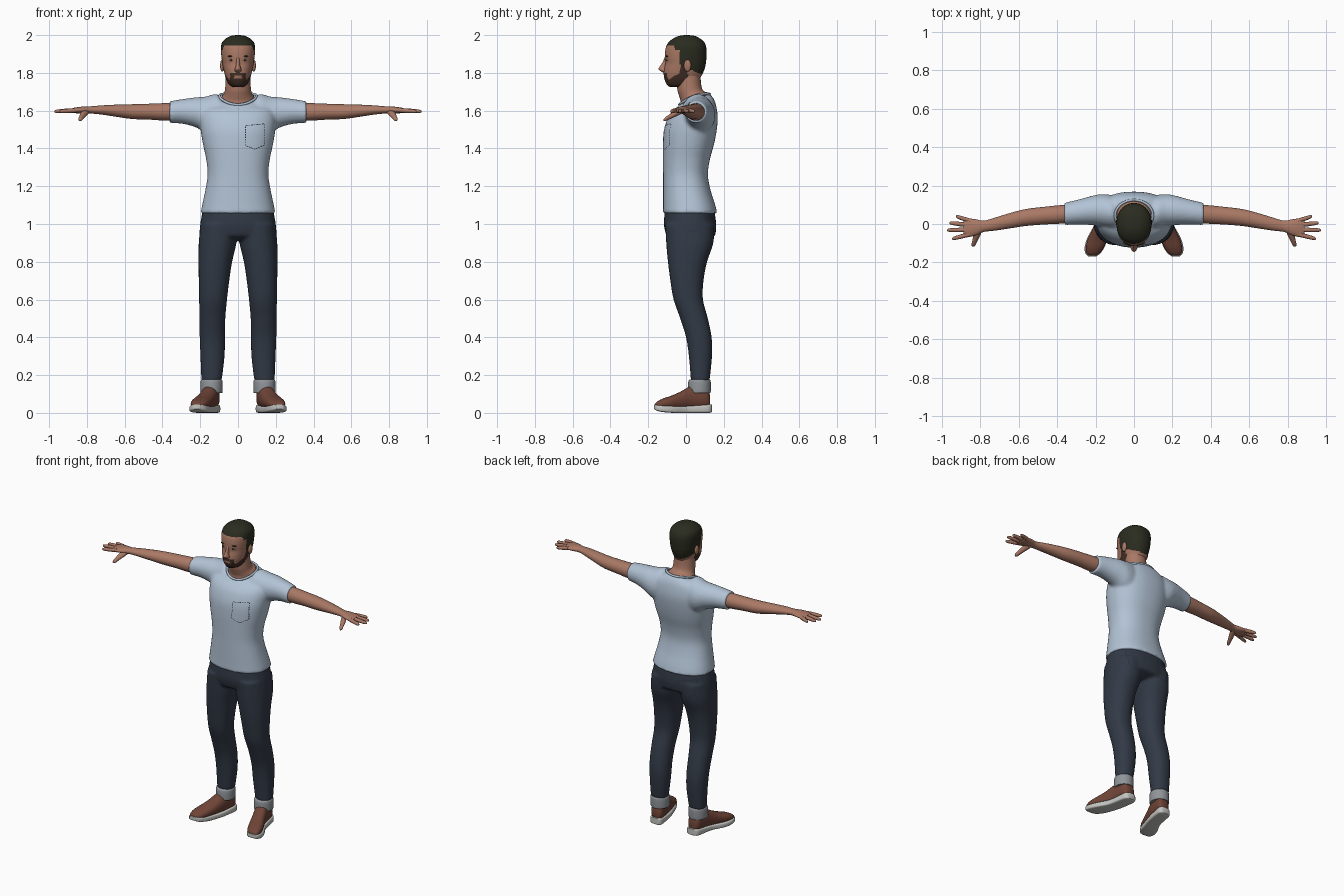
import bpy, bmesh, math
from mathutils import Matrix, Vector

if "Cube" in bpy.data.objects:
    bpy.data.objects.remove(bpy.data.objects["Cube"])


def material(name, r, g, b):
    m = bpy.data.materials.new(name)
    m.use_nodes = True
    m.diffuse_color = (r, g, b, 1)
    shader = next(n for n in m.node_tree.nodes if n.type == 'BSDF_PRINCIPLED')
    shader.inputs["Base Color"].default_value = (r, g, b, 1)
    shader.inputs["Roughness"].default_value = 0.8
    return m


SHIRT = material("pale blue cotton", .45, .55, .67)
DENIM = material("dark denim", .032, .042, .062)
SKIN = material("skin", .40, .19, .13)
HAIR = material("dark hair", .024, .025, .014)
BEARD = material("brown beard", .055, .028, .019)
LEATHER = material("brown leather", .16, .058, .038)
SOLE = material("off white sole", .55, .55, .53)
CUFF = material("grey denim cuff", .28, .30, .32)
EYE = material("eye white", .5, .45, .42)
STITCH = material("dark stitching", .02, .025, .035)
BOTH = (1, -1)


def smooth_rows(rows, steps):
    """Catmull-Rom interpolation between the given section rows."""
    rows = [tuple(r) + (0,) * (6 - len(r)) for r in rows]
    out = []
    for i in range(len(rows) - 1):
        a, b, c, d = rows[max(i - 1, 0)], rows[i], rows[i + 1], rows[min(i + 2, len(rows) - 1)]
        for s in range(steps):
            t = s / steps
            out.append([q + .5 * t * (r - p + t * (2 * p - 5 * q + 4 * r - w + t * (3 * (q - r) + w - p)))
                        for p, q, r, w in zip(a, b, c, d)])
    return out + [list(rows[-1])]


def loft(bm, rows, axis='z', n=32, steps=4, power=2.0, sides=(1,)):
    """Rows: position on axis, centre u, half width u, min v, max v, tilt."""
    for side in sides:
        rings = []
        for t, u, hu, v0, v1, tilt in smooth_rows(rows, steps):
            ring = []
            for k in range(n):
                ang = math.tau * k / n
                c, s = math.cos(ang), math.sin(ang)
                cu = math.copysign(abs(c) ** (2 / power), c) * hu
                sv = math.copysign(abs(s) ** (2 / power), s) * (v1 - v0) / 2
                tt, uu, vv = t + tilt * sv, u + cu, (v0 + v1) / 2 + sv
                x, y, z = {'z': (uu, vv, tt), 'x': (tt, uu, vv), 'y': (uu, tt, vv)}[axis]
                ring.append(bm.verts.new((x * side, y, z)))
            rings.append(ring)
        for lo, hi in zip(rings, rings[1:]):
            for k in range(n):
                bm.faces.new((lo[k], lo[(k + 1) % n], hi[(k + 1) % n], hi[k]))
        bm.faces.new(rings[0])
        bm.faces.new(rings[-1])


def ball(bm, centre, size, sides=BOTH):
    for side in sides:
        place = Matrix.Translation((centre[0] * side, centre[1], centre[2]))
        bmesh.ops.create_uvsphere(bm, u_segments=20, v_segments=12, radius=1,
                                  matrix=place @ Matrix.Diagonal((*size, 1)))


def finish(name, bm, *mats, voxel=0, angle=50):
    bmesh.ops.recalc_face_normals(bm, faces=bm.faces[:])
    mesh = bpy.data.meshes.new(name)
    bm.to_mesh(mesh)
    bm.free()
    ob = bpy.data.objects.new(name, mesh)
    bpy.context.scene.collection.objects.link(ob)
    for m in mats:
        mesh.materials.append(m)
    bpy.ops.object.select_all(action='DESELECT')
    ob.select_set(True)
    bpy.context.view_layer.objects.active = ob
    bpy.ops.object.shade_smooth_by_angle(angle=math.radians(angle))
    if voxel:  # fuse overlapping volumes into one cloth surface
        r = ob.modifiers.new("fuse", 'REMESH')
        r.mode, r.voxel_size, r.use_smooth_shade = 'VOXEL', voxel, True
        s = ob.modifiers.new("soften", 'SMOOTH')
        s.factor, s.iterations = .5, 5
    return ob


def part(name, rows, mat, **kw):
    bm = bmesh.new()
    loft(bm, rows, **kw)
    return finish(name, bm, mat)


# T-shirt: torso and sleeves fused
bm = bmesh.new()
loft(bm, [(1.055, 0, .199, -.122, .166), (1.10, 0, .19, -.121, .155), (1.18, 0, .173, -.121, .13),
          (1.26, 0, .161, -.121, .116), (1.34, 0, .168, -.122, .126), (1.42, 0, .185, -.122, .148),
          (1.50, 0, .198, -.116, .163), (1.57, 0, .2, -.092, .168), (1.62, 0, .18, -.066, .157, .15),
          (1.645, 0, .13, -.05, .14, .3), (1.66, 0, .1, -.035, .125, .35)], n=48, power=2.3)
loft(bm, [(-.02, .045, .09, 1.40, 1.60), (.06, .05, .09, 1.42, 1.64), (.11, .06, .09, 1.45, 1.687),
          (.17, .07, .085, 1.48, 1.675), (.22, .07, .076, 1.51, 1.671), (.29, .062, .065, 1.53, 1.662),
          (.362, .052, .058, 1.535, 1.65)], axis='x', sides=BOTH)
shirt = finish("tshirt", bm, SHIRT, voxel=.009)

# Ribbed collar
curve = bpy.data.curves.new("collar", 'CURVE')
curve.dimensions, curve.bevel_depth, curve.bevel_resolution = '3D', .007, 2
line = curve.splines.new('POLY')
line.points.add(39)
line.use_cyclic_u = True
for k, p in enumerate(line.points):
    c, s = math.cos(math.tau * k / 40), math.sin(math.tau * k / 40)
    p.co = (.098 * c, .045 + .08 * s, 1.66 + .028 * s + .018 * c * c, 1)
collar = bpy.data.objects.new("collar", curve)
curve.materials.append(SHIRT)
bpy.context.scene.collection.objects.link(collar)

# Jeans: hips and legs fused
bm = bmesh.new()
loft(bm, [(.915, 0, .12, -.06, .10), (.935, 0, .19, -.1, .15), (.96, 0, .203, -.11, .158),
          (1.0, 0, .2, -.117, .16), (1.075, 0, .187, -.112, .15)], n=48, power=2.3)
loft(bm, [(.17, .14, .054, .026, .125), (.3, .135, .064, .015, .138), (.4, .136, .067, 0, .136),
          (.5, .136, .069, -.031, .116), (.6, .132, .074, -.066, .09), (.7, .127, .081, -.083, .093),
          (.8, .12, .089, -.096, .112), (.9, .108, .1, -.105, .145), (1.0, .1, .098, -.11, .15)],
     power=2.2, sides=BOTH)
jeans = finish("jeans", bm, DENIM, voxel=.009)

# Rolled cuffs
part("jean_cuffs", [(.105, .14, .054, .015, .127), (.112, .14, .058, .01, .131),
                    (.165, .14, .058, .012, .131), (.176, .14, .053, .02, .126)], CUFF, sides=BOTH)

# Shoes
part("shoe_uppers", [(.128, .135, .025, .03, .09), (.11, .137, .04, .02, .135), (.06, .145, .044, .02, .145),
                     (.02, .153, .045, .02, .14), (-.03, .17, .047, .02, .112), (-.08, .19, .05, .02, .09),
                     (-.12, .203, .047, .02, .077), (-.15, .212, .036, .025, .062),
                     (-.163, .216, .02, .03, .05)], LEATHER, axis='y', power=2.3, sides=BOTH)
part("shoe_soles", [(.137, .135, .025, .004, .045), (.12, .136, .042, 0, .045), (.06, .145, .045, 0, .04),
                    (0, .158, .046, 0, .036), (-.06, .184, .053, 0, .036), (-.11, .202, .053, .003, .038),
                    (-.15, .213, .041, .01, .042), (-.169, .218, .02, .02, .045)],
     SOLE, axis='y', power=5, sides=BOTH)

# Arms and hands
bm = bmesh.new()
loft(bm, [(.3, .058, .045, 1.55, 1.64), (.38, .05, .048, 1.547, 1.64), (.46, .044, .046, 1.552, 1.637),
          (.56, .034, .044, 1.556, 1.634), (.64, .018, .04, 1.567, 1.632), (.72, 0, .034, 1.579, 1.628),
          (.78, -.012, .029, 1.585, 1.623), (.82, -.017, .041, 1.585, 1.622), (.865, -.02, .049, 1.587, 1.616),
          (.885, -.02, .04, 1.592, 1.61)], axis='x', sides=BOTH)
for y0, x1, y1 in ((.017, .925, .04), (-.006, .96, .006), (-.03, .972, -.032), (-.054, .946, -.077)):
    x0, z0 = .855, 1.602
    rows = []
    for f, r in ((0, .012), (.5, .0115), (.85, .0095), (.97, .006), (1, .002)):
        z = z0 - .006 * f
        rows.append((x0 + (x1 - x0) * f, y0 + (y1 - y0) * f, r, z - r, z + r))
    loft(bm, rows, axis='x', n=12, sides=BOTH)
loft(bm, [(-.02, .80, .018, 1.585, 1.61), (-.055, .815, .018, 1.568, 1.6), (-.085, .826, .014, 1.555, 1.582),
          (-.108, .834, .011, 1.545, 1.567), (-.118, .837, .004, 1.546, 1.555)], axis='y', n=14, sides=BOTH)
finish("arms_and_hands", bm, SKIN)

# Neck
part("neck", [(1.62, 0, .095, -.04, .125, .35), (1.668, 0, .088, -.028, .115, .35), (1.69, 0, .074, -.036, .095, .2),
              (1.72, 0, .068, -.046, .082, .1), (1.79, 0, .064, -.05, .076)], SKIN)

# Head, coloured as skin, hair and beard by region
bm = bmesh.new()
loft(bm, [(1.725, 0, .025, -.085, .02), (1.736, 0, .045, -.1, .04), (1.76, 0, .06, -.112, .065),
          (1.79, 0, .07, -.118, .085), (1.82, 0, .077, -.116, .098), (1.85, 0, .083, -.11, .105),
          (1.88, 0, .087, -.112, .108), (1.91, 0, .09, -.111, .109), (1.94, 0, .09, -.105, .106),
          (1.965, 0, .082, -.09, .095), (1.985, 0, .06, -.063, .07), (1.996, 0, .036, -.035, .045),
          (2.0, 0, .008, -.005, .012)], n=72, steps=6, power=2.2)
for f in bm.faces:
    x, y, z = f.calc_center_median()
    x = abs(x)
    hairline = 1.945 if y < -.06 else 1.92 if y < -.03 else 1.79 + .4 * max(0, .09 - y)
    lips = x < .022 and 1.772 < z < 1.786
    chin = y < -.07 and x < .042 and z < 1.802
    jaw = y < .01 and z < 1.765 + .7 * max(0, y + .085)
    sideburn = -.03 < y < 0 and 1.8 < z < 1.9
    if z > hairline:
        f.material_index = 1
    elif (chin or jaw or sideburn) and not lips:
        f.material_index = 2
finish("head", bm, SKIN, HAIR, BEARD)

# Facial features
part("nose", [(1.802, 0, .01, -.122, -.1), (1.812, 0, .018, -.138, -.095), (1.823, 0, .016, -.145, -.095),
              (1.84, 0, .011, -.134, -.095), (1.86, 0, .009, -.122, -.095), (1.885, 0, .008, -.112, -.095)],
     SKIN, n=20)
for name, mat, centre, size in (("ears", SKIN, (.084, .008, 1.838), (.011, .019, .032)),
                                ("eyes", EYE, (.035, -.097, 1.868), (.014, .008, .006)),
                                ("irises", HAIR, (.035, -.101, 1.868), (.006, .006, .006)),
                                ("eyebrows", HAIR, (.036, -.099, 1.888), (.02, .009, .004))):
    bm = bmesh.new()
    ball(bm, centre, size)
    finish(name, bm, mat)


def stitched_outline(name, points, target, y, sides):
    """Dashed stitching projected onto the cloth along y."""
    bm = bmesh.new()
    for side in sides:
        for a, b in zip(points, points[1:] + points[:1]):
            a, b = Vector((a[0] * side, y, a[1])), Vector((b[0] * side, y, b[1]))
            count = max(2, round((b - a).length / .014))
            step = (b - a) / count
            w = Vector((-step.z, 0, step.x)).normalized() * .0018
            for k in range(count):
                p, q = a + step * k, a + step * (k + .7)
                bm.faces.new([bm.verts.new(v) for v in (p - w, q - w, q + w, p + w)])
    ob = finish(name, bm, STITCH)
    wrap = ob.modifiers.new("wrap", 'SHRINKWRAP')
    wrap.target, wrap.wrap_method, wrap.wrap_mode = target, 'PROJECT', 'ABOVE_SURFACE'
    wrap.use_project_y = True
    wrap.use_positive_direction, wrap.use_negative_direction = y < 0, y > 0
    wrap.offset = .002


# Chest pocket and back pockets
stitched_outline("chest_pocket_stitching", [(.04, 1.52), (.14, 1.53), (.14, 1.42), (.09, 1.395), (.04, 1.415)],
                 shirt, -.4, (1,))
stitched_outline("back_pocket_stitching", [(.05, 1.02), (.16, 1.035), (.155, .94), (.11, .915), (.06, .93)],
                 jeans, .4, BOTH)
